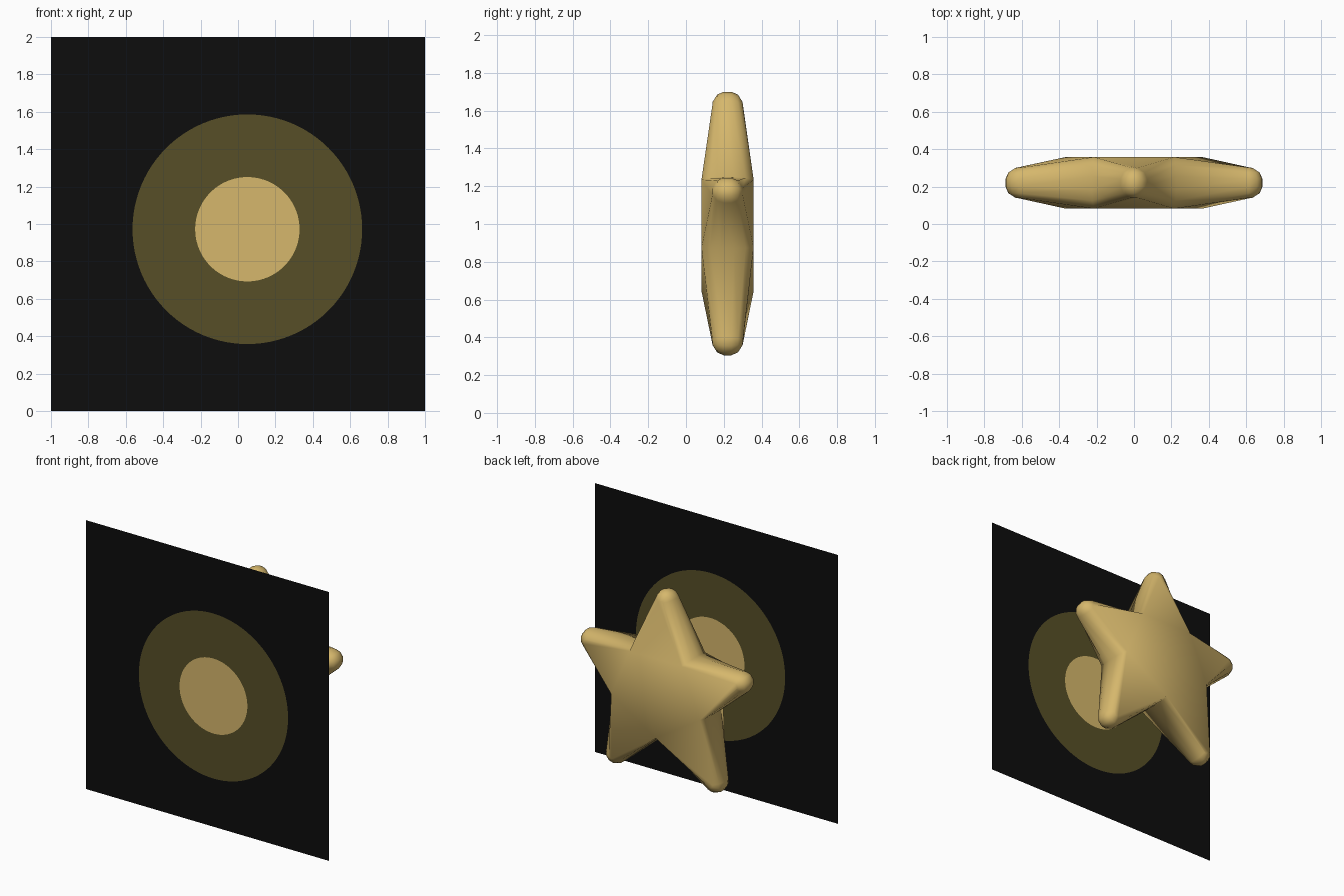
import bpy, bmesh, math

if "Cube" in bpy.data.objects:
    bpy.data.objects.remove(bpy.data.objects["Cube"])


def material(name, color):
    m = bpy.data.materials.new(name)
    m.diffuse_color = (*color, 1)
    m.use_nodes = True
    m.node_tree.nodes["Principled BSDF"].inputs["Base Color"].default_value = m.diffuse_color
    return m


black = material("black", (0.004, 0.004, 0.004))
olive = material("dark olive", (0.095, 0.078, 0.02))
gold = material("gold", (0.67, 0.475, 0.15))


def finish(bm, name, mats):
    me = bpy.data.meshes.new(name)
    bm.to_mesh(me)
    bm.free()
    for m in mats:
        me.materials.append(m)
    ob = bpy.data.objects.new(name, me)
    bpy.context.collection.objects.link(ob)
    return ob


def bridge(bm, a, b, mat=0):
    n = len(a)
    for i in range(n):
        j = (i + 1) % n
        bm.faces.new((a[i], a[j], b[j], b[i])).material_index = mat


# Backdrop panel: square with two concentric round patches cut into it
bm = bmesh.new()
N, Y, CX, CZ = 96, -0.36, 0.05, 0.972
angles = [2 * math.pi * i / N for i in range(N)]


def circle(r):
    return [bm.verts.new((CX + r * math.cos(a), Y, CZ + r * math.sin(a))) for a in angles]


square = []
for a in angles:
    k = max(abs(math.cos(a)), abs(math.sin(a)))
    square.append(bm.verts.new((math.cos(a) / k, Y, 1 + math.sin(a) / k)))
outer, inner = circle(0.614), circle(0.279)
bridge(bm, square, outer, 0)
bridge(bm, outer, inner, 1)
bm.faces.new(inner).material_index = 2
finish(bm, "glow_panel", [black, olive, gold])

# Puffy star: stacked outlines, thick at the valleys and rounded at the tips
bm = bmesh.new()
SY, SZ, R_CAP = 0.22, 0.95, 0.075
tips = [(0, 0.75), (-0.685, 0.245), (-0.455, -0.645), (0.455, -0.645), (0.685, 0.245)]
valleys = [(-0.215, 0.285), (-0.365, -0.075), (0, -0.305), (0.365, -0.075), (0.215, 0.285)]
# half thickness at tip, tip inset, half thickness at valley, valley outset
half = [(0.08, 0.055, 0.138, 0), (0.055, 0.015, 0.095, 0.012), (0.02, 0, 0.035, 0.018)]
layers = [(1, h) for h in half] + [(-1, h) for h in reversed(half)]
PER = 6  # five tip points and one valley point per arm
loops = []
for side, (ty, inset, vy, out) in layers:
    loop = []
    for (tx, tz), (vx, vz) in zip(tips, valleys):
        d = math.hypot(tx, tz)
        ang = math.atan2(tz, tx)
        scale = 1 if tz > 0.5 or abs(tx) > 0.6 else 0.99
        cx, cz = tx * scale * (d - R_CAP) / d, tz * (d - R_CAP) / d
        if tz < -0.5:
            cz = tz + R_CAP
        for k in range(-2, 3):
            a = ang + math.radians(k * 35)
            r = R_CAP - inset
            loop.append(bm.verts.new((cx + r * math.cos(a), SY + side * ty, SZ + cz + r * math.sin(a))))
        f = 1 + out / math.hypot(vx, vz)
        loop.append(bm.verts.new((vx * f, SY + side * vy, SZ + vz * f)))
    loops.append(loop)
for a, b in zip(loops, loops[1:]):
    bridge(bm, a, b)
# Flat middle and five sloping arms on both sides
for loop in (loops[0], loops[-1]):
    bm.faces.new(loop[PER - 1::PER])
    for k in range(5):
        s = k * PER
        bm.faces.new([loop[s - 1]] + loop[s:s + PER])
bmesh.ops.recalc_face_normals(bm, faces=bm.faces)
for f in bm.faces:
    f.smooth = True
finish(bm, "star", [gold])
